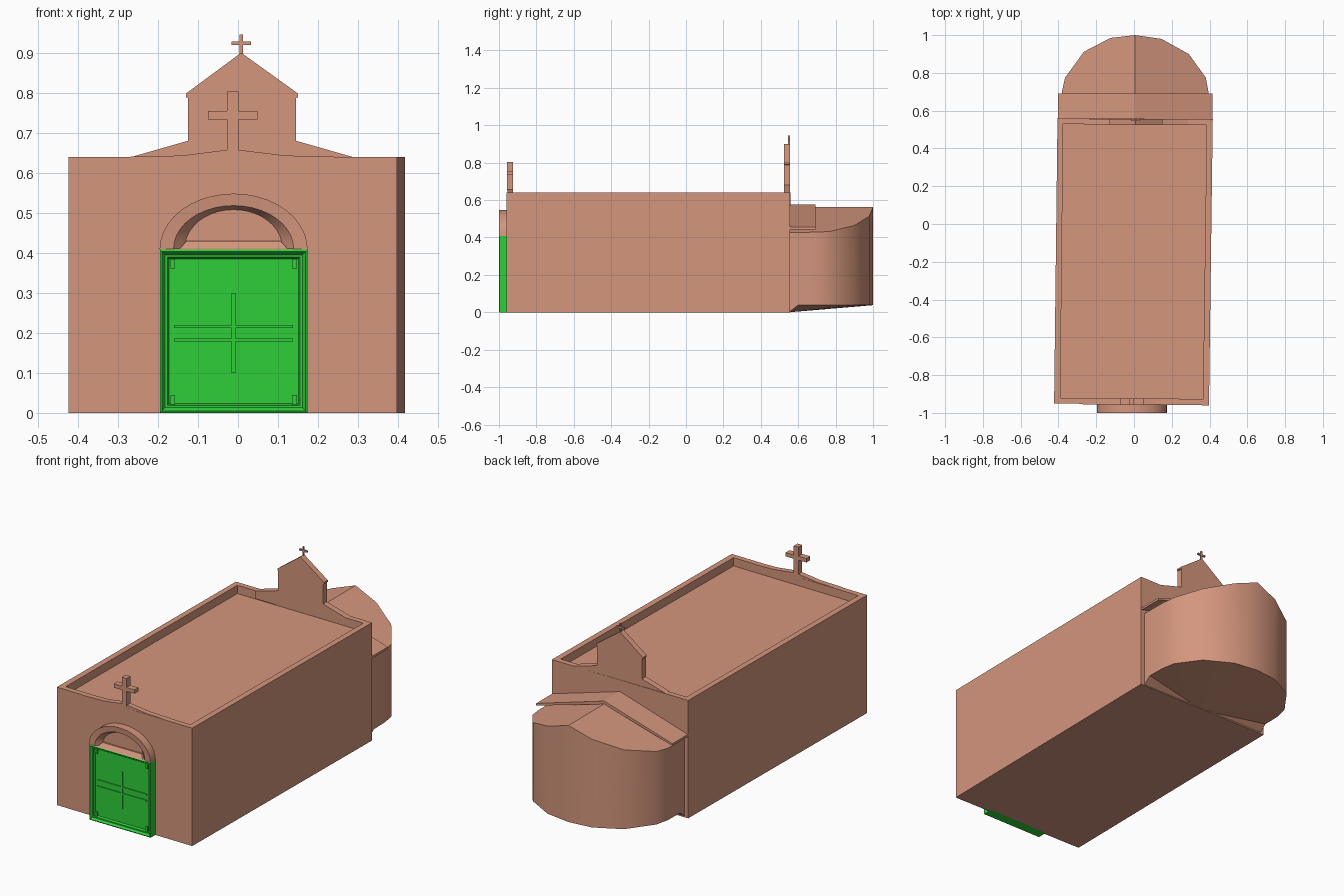
import bpy, bmesh, math

if "Cube" in bpy.data.objects:
    bpy.data.objects.remove(bpy.data.objects["Cube"])


def material(name, rgb):
    m = bpy.data.materials.new(name)
    m.diffuse_color = (*rgb, 1)
    m.use_nodes = True
    m.node_tree.nodes["Principled BSDF"].inputs["Base Color"].default_value = m.diffuse_color
    return m


CLAY = material("terracotta", (0.66, 0.305, 0.205))
GREEN = material("door green", (0.028, 0.62, 0.042))


def make(name, verts, faces, mat=CLAY, smooth=None):
    me = bpy.data.meshes.new(name)
    me.from_pydata(verts, [], faces)
    bm = bmesh.new()
    bm.from_mesh(me)
    bmesh.ops.recalc_face_normals(bm, faces=bm.faces)
    bm.to_mesh(me)
    bm.free()
    me.materials.append(mat)
    ob = bpy.data.objects.new(name, me)
    bpy.context.collection.objects.link(ob)
    if smooth:
        bpy.ops.object.select_all(action='DESELECT')
        ob.select_set(True)
        bpy.context.view_layer.objects.active = ob
        bpy.ops.object.shade_smooth_by_angle(angle=math.radians(smooth))
    return ob


def loft(name, rings, mat=CLAY, smooth=None):
    """Join equal-length closed rings and cap both ends."""
    n = len(rings[0])
    verts = [v for r in rings for v in r]
    faces = [(k * n + i, k * n + (i + 1) % n, (k + 1) * n + (i + 1) % n, (k + 1) * n + i)
             for k in range(len(rings) - 1) for i in range(n)]
    faces += [tuple(range(n)), tuple(range(len(verts) - n, len(verts)))]
    return make(name, verts, faces, mat, smooth)


def prism(name, profile, y0, y1, mat=CLAY):
    """Extrude an x-z outline along y."""
    return loft(name, [[(x, y, z) for x, z in profile] for y in (y0, y1)], mat)


def rect(x0, x1, z0, z1):
    return [(x0, z0), (x1, z0), (x1, z1), (x0, z1)]


def cross(name, cx, z0, z1, half, arm, az0, az1, y0, y1):
    right = [(half, z0), (half, az0), (arm, az0), (arm, az1), (half, az1), (half, z1)]
    pts = [(cx + x, z) for x, z in right] + [(cx - x, z) for x, z in reversed(right)]
    prism(name, pts, y0, y1)


# Nave: slightly skewed block with sunken roof behind a parapet
outer = [(-0.423, -0.95), (0.397, -0.96), (0.417, 0.555), (-0.405, 0.56)]
inner = [(-0.39, -0.92), (0.365, -0.93), (0.385, 0.525), (-0.375, 0.53)]
loft("nave", [[(x, y, z) for x, y in ring]
              for ring, z in ((outer, 0), (outer, 0.64), (inner, 0.64), (inner, 0.595))])

# Front parapet crest and cross
prism("front_crest", [(-0.27, 0.60), (-0.27, 0.64), (-0.14, 0.643), (-0.03, 0.657),
                      (0.003, 0.657), (0.12, 0.643), (0.24, 0.64), (0.24, 0.60)], -0.955, -0.925)
cross("front_cross", -0.013, 0.65, 0.803, 0.014, 0.062, 0.733, 0.754, -0.958, -0.925)

# Rear bell gable and its small cross
half = [(0.275, 0.60), (0.275, 0.64), (0.135, 0.68), (0.135, 0.787), (0.14, 0.789), (0.14, 0.798)]
prism("rear_gable", [(0.01 + x, z) for x, z in half] + [(0.008, 0.90)]
      + [(0.01 - x, z) for x, z in reversed(half)], 0.523, 0.556)
cross("rear_cross", 0.008, 0.895, 0.945, 0.004, 0.024, 0.919, 0.928, 0.546, 0.555)

# Gabled roof band between nave and apse
prism("apse_roof_band", [(-0.403, 0.443), (-0.403, 0.455), (0.006, 0.577), (0.415, 0.455),
                         (0.415, 0.443), (0.006, 0.56)], 0.55, 0.692)

# Apse: rounded wall under a pitched roof
plan = [(0.396, 0.55), (0.396, 0.60), (0.394, 0.70), (0.38, 0.775), (0.29, 0.90), (0.145, 0.98),
        (0.006, 1.0), (-0.125, 0.985), (-0.265, 0.912), (-0.365, 0.775), (-0.382, 0.70),
        (-0.384, 0.60), (-0.384, 0.55)]
n = len(plan)
verts = [(x, y, 0.0 if y < 0.56 else 0.038) for x, y in plan]
verts += [(x, y, 0.562 - 0.345 * abs(x - 0.006)) for x, y in plan]
verts += [(0.006, 0.55, 0.0), (0.006, 0.55, 0.562)]
low, ridge = 2 * n, 2 * n + 1
faces = [(i, i + 1, n + i + 1, n + i) for i in range(n - 1)]
faces += [(i + 1, i, low) for i in range(n - 1)]
mid = n + n // 2
faces += [tuple(range(n, mid + 1)) + (ridge,), tuple(range(mid, 2 * n)) + (ridge,)]
faces += [(low, 0, n, ridge), (n - 1, low, ridge, 2 * n - 1)]
make("apse", verts, faces, CLAY, 35)

# Arch over the door with a recessed tympanum
CX = -0.011


def arch(rx, rz, base, y, steps=20):
    return [(CX + rx * math.cos(math.pi * i / steps), y, base + rz * math.sin(math.pi * i / steps))
            for i in range(steps + 1)]


loft("door_arch", [arch(0.185, 0.14, 0.408, -0.94), arch(0.185, 0.14, 0.408, -1.0),
                   arch(0.15, 0.108, 0.41, -0.997), arch(0.122, 0.096, 0.412, -0.972)],
     CLAY, 30)
loft("arch_sill", [[(CX - 0.135, -0.995, 0.41), (CX + 0.135, -0.995, 0.41),
                    (CX + 0.135, -0.965, 0.41), (CX - 0.135, -0.965, 0.41)],
                   [(CX - 0.117, -0.98, 0.43), (CX + 0.117, -0.98, 0.43),
                    (CX + 0.117, -0.965, 0.43), (CX - 0.117, -0.965, 0.43)]])

# Door: stepped frame around a recessed panel
rings = []
for d, y in ((0, -0.94), (0, -0.997), (0.005, -1.0), (0.013, -0.988), (0.019, -0.988), (0.023, -0.976)):
    rings.append([(x, y, z) for x, z in rect(-0.195 + d, 0.174 - d, d, 0.408 - d)])
loft("door", rings, GREEN)

# Thin rails, mullion and corner plates on the door
for i, r in enumerate([(-0.16, 0.138, 0.178, 0.186), (-0.16, 0.138, 0.212, 0.22),
                       (-0.016, -0.006, 0.10, 0.30)]):
    prism("door_rail_%d" % i, rect(*r), -0.981, -0.974, GREEN)
for i, (sx, z) in enumerate([(-1, 0.027), (1, 0.027), (-1, 0.367), (1, 0.367)]):
    x = CX + sx * 0.152
    prism("door_corner_%d" % i, rect(x - 0.006, x + 0.006, z - 0.006, z + 0.018), -0.984, -0.974, GREEN)
